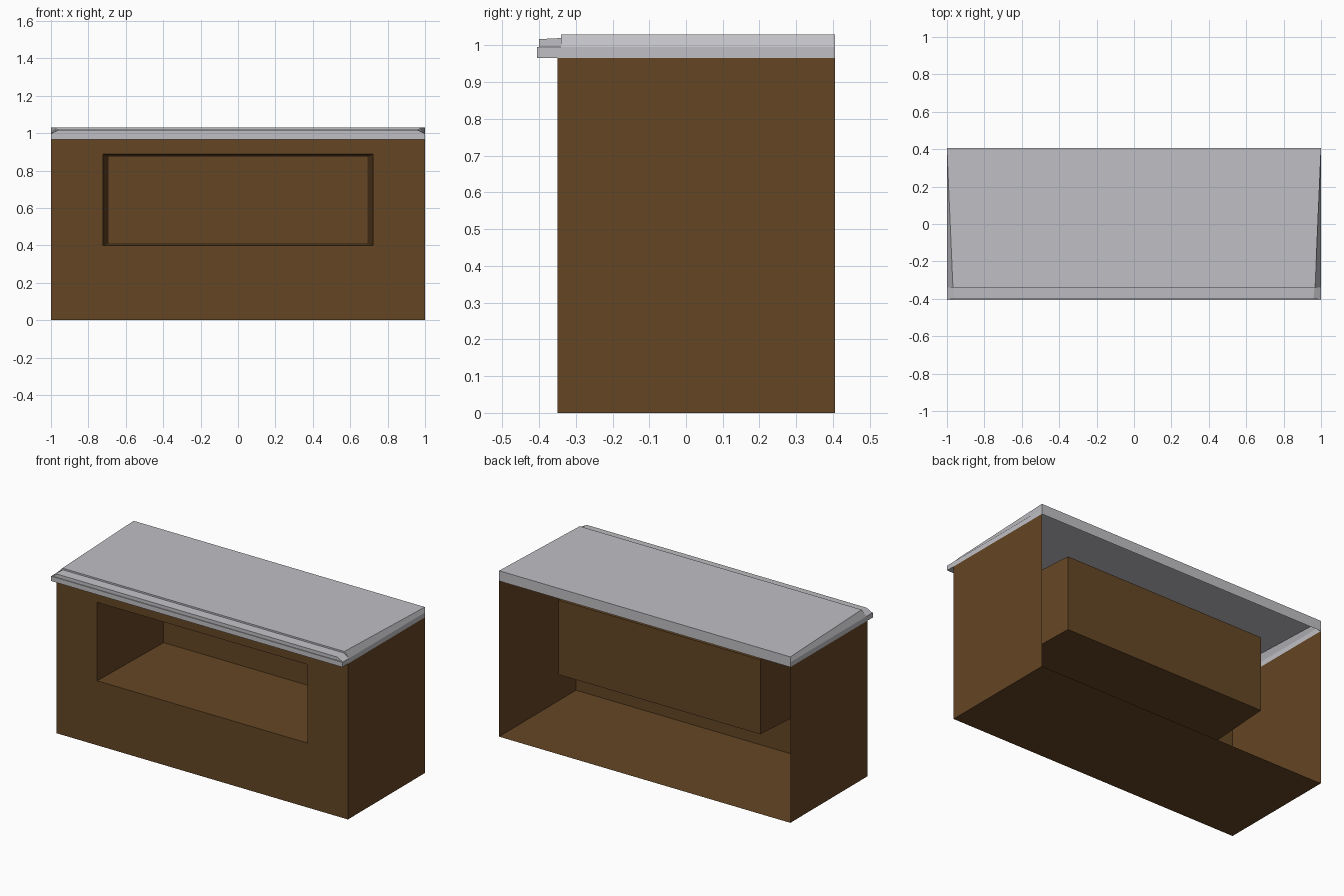
import bpy, bmesh

if "Cube" in bpy.data.objects:
    bpy.data.objects.remove(bpy.data.objects["Cube"])


def material(name, rgb):
    m = bpy.data.materials.new(name)
    m.diffuse_color = (*rgb, 1.0)
    m.use_nodes = True
    m.node_tree.nodes["Principled BSDF"].inputs["Base Color"].default_value = m.diffuse_color
    return m


brown = material("dark_brown_wood", (0.130, 0.061, 0.018))
grey = material("light_grey_stone", (0.53, 0.53, 0.56))


def finish(name, bm, mat):
    me = bpy.data.meshes.new(name)
    bm.to_mesh(me)
    bm.free()
    me.materials.append(mat)
    ob = bpy.data.objects.new(name, me)
    bpy.context.collection.objects.link(ob)
    return ob


def rect(bm, hx, y, z0, z1):
    # vertical rectangle loop facing -y
    return [bm.verts.new(p) for p in
            ((-hx, y, z0), (hx, y, z0), (hx, y, z1), (-hx, y, z1))]


def bridge(bm, a, b):
    for i in range(4):
        j = (i + 1) % 4
        bm.faces.new((a[i], a[j], b[j], b[i]))


FRONT, BACK, BODY_TOP = -0.35, 0.405, 0.966

# Body shell: front with a tapering recess, sides and floor; open at the back and top
bm = bmesh.new()
outer = rect(bm, 1.0, FRONT, 0.0, BODY_TOP)
hole = rect(bm, 0.722, FRONT, 0.40, 0.887)
inner = rect(bm, 0.692, 0.26, 0.412, 0.875)
rear = rect(bm, 1.0, BACK, 0.0, BODY_TOP)
bridge(bm, outer, hole)
bridge(bm, hole, inner)
bm.faces.new(inner)
for i, j in ((0, 1), (1, 2), (3, 0)):
    bm.faces.new((outer[j], outer[i], rear[i], rear[j]))
finish("counter_body", bm, brown)

# Countertop shell: skirt plus a side chamfer that widens towards the front
bm = bmesh.new()
LOW, MID = 0.966, 0.996
rows = []
for y, inset, top in ((BACK, 0.0, 1.03), (-0.34, 0.032, 1.03),
                      (-0.34, 0.035, 1.02), (-0.40, 0.04, 1.017)):
    right = [(1.0, LOW), (1.0, MID), (1.0 - inset, top)]
    loop = right + [(-x, z) for x, z in reversed(right)]
    rows.append([bm.verts.new((x, y, z)) for x, z in loop])
for a, b in zip(rows, rows[1:]):
    for i in range(5):
        bm.faces.new((a[i], a[i + 1], b[i + 1], b[i]))
bm.faces.new(rows[0][::-1])
bm.faces.new(rows[-1])
bmesh.ops.recalc_face_normals(bm, faces=bm.faces[:])
if max(bm.faces, key=lambda f: f.calc_center_median().z).normal.z < 0:
    bmesh.ops.reverse_faces(bm, faces=bm.faces[:])
finish("countertop", bm, grey)

# Front lip under the countertop edge
bm = bmesh.new()
lip_front = rect(bm, 1.0, -0.405, LOW, MID)
lip_back = rect(bm, 1.0, FRONT, LOW, MID)
bm.faces.new(lip_front)
bridge(bm, lip_back, lip_front)
finish("countertop_lip", bm, grey)
